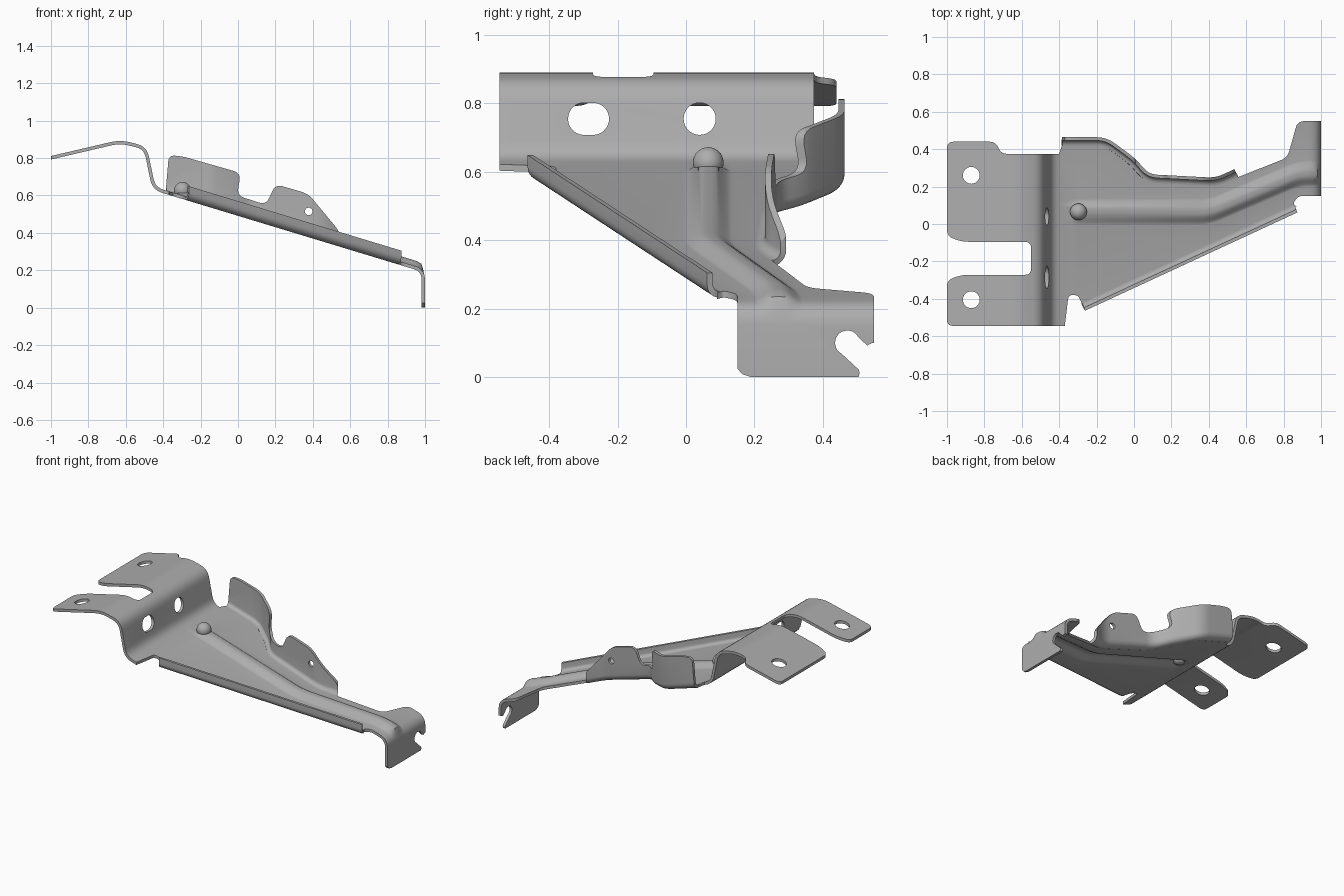
import bpy, bmesh, math
from mathutils import Vector

cube = bpy.data.objects.get("Cube")
if cube:
    bpy.data.objects.remove(cube, do_unlink=True)

steel = bpy.data.materials.new("grey_steel")
steel.use_nodes = True
GREY = (0.42, 0.42, 0.42, 1)
steel.diffuse_color = GREY
steel.node_tree.nodes["Principled BSDF"].inputs["Base Color"].default_value = GREY

THICK = 0.018
BEND = 0.035


def fillet(points, size, closed=False, steps=5):
    """Round the corners of a 2D path."""
    pts = [Vector(p) for p in points]
    out = []
    for i, p in enumerate(pts):
        if not closed and i in (0, len(pts) - 1):
            out.append(p)
            continue
        before, after = pts[i - 1] - p, pts[(i + 1) % len(pts)] - p
        trim = min(size, before.length * 0.45, after.length * 0.45)
        a, b = p + before.normalized() * trim, p + after.normalized() * trim
        for k in range(steps + 1):
            t = k / steps
            out.append(a * (1 - t) ** 2 + p * 2 * t * (1 - t) + b * t * t)
    return out


def circle(cx, cy, r, n=28):
    return [(cx + r * math.cos(math.tau * k / n), cy + r * math.sin(math.tau * k / n))
            for k in range(n)]


def new_object(name, bm):
    bmesh.ops.recalc_face_normals(bm, faces=bm.faces[:])
    mesh = bpy.data.meshes.new(name)
    bm.to_mesh(mesh)
    bm.free()
    mesh.materials.append(steel)
    ob = bpy.data.objects.new(name, mesh)
    bpy.context.collection.objects.link(ob)
    return ob


def activate(ob):
    bpy.ops.object.select_all(action='DESELECT')
    ob.select_set(True)
    bpy.context.view_layer.objects.active = ob


def sheet(name, rows):
    """Thick sheet metal skinned over rows of points."""
    bm = bmesh.new()
    grid = [[bm.verts.new(p) for p in row] for row in rows]
    for r, s in zip(grid, grid[1:]):
        for k in range(len(r) - 1):
            bm.faces.new((r[k], r[k + 1], s[k + 1], s[k]))
    ob = new_object(name, bm)
    mod = ob.modifiers.new("thickness", 'SOLIDIFY')
    mod.thickness, mod.offset, mod.use_even_offset = THICK, 0, True
    activate(ob)
    bpy.ops.object.modifier_apply(modifier=mod.name)
    return ob


def trim(ob, operation, outline, axis, low, high):
    """Boolean the object with an outline extruded along one axis."""
    place = {'X': lambda a, b, h: (h, a, b),
             'Y': lambda a, b, h: (a, h, b),
             'Z': lambda a, b, h: (a, b, h)}[axis]
    bm = bmesh.new()
    ends = [[bm.verts.new(place(a, b, h)) for a, b in outline] for h in (low, high)]
    n = len(outline)
    for end in ends:
        bm.faces.new(end)
    for k in range(n):
        j = (k + 1) % n
        bm.faces.new((ends[0][k], ends[0][j], ends[1][j], ends[1][k]))
    cutter = new_object("cutter", bm)
    cutter.hide_render = True
    mod = ob.modifiers.new("trim", 'BOOLEAN')
    mod.operation, mod.solver, mod.object = operation, 'EXACT', cutter
    activate(ob)
    bpy.ops.object.modifier_apply(modifier=mod.name)
    bpy.data.objects.remove(cutter, do_unlink=True)


def smooth(ob):
    activate(ob)
    bpy.ops.object.shade_smooth_by_angle(angle=math.radians(35))


def offset(path, distance):
    """Shift a path sideways, to its left when positive."""
    out = []
    for i, p in enumerate(path):
        d1 = (p - path[max(i - 1, 0)]).normalized()
        d2 = (path[min(i + 1, len(path) - 1)] - p).normalized()
        t = (d1 + d2).normalized()
        out.append(p + Vector((-t.y, t.x)) * distance)
    return out


# Side profile of the folded strip
heel, toe = Vector((-0.45, 0.637)), Vector((0.991, 0.2))


def plate_z(x):
    return heel.y + (x - heel.x) * (toe.y - heel.y) / (toe.x - heel.x)


profile = fillet([(-1.05, 0.79), (-0.63, 0.888), (-0.495, 0.855), heel, toe, (0.991, 0)], 0.05)

# Stiffening bead: its centre line, strength and cross-section
bead = fillet([(-0.3, 0.065), (0.4, 0.065), (0.88, 0.27), (1.1, 0.27)], 0.06)


def smoothstep(t):
    t = min(max(t, 0), 1)
    return t * t * (3 - 2 * t)


def bead_y(x):
    for a, b in zip(bead, bead[1:]):
        if a.x <= x <= b.x:
            return a.y + (b.y - a.y) * (x - a.x) / (b.x - a.x)
    return bead[0].y


def bead_height(x, v):
    run = smoothstep((x + 0.33) / 0.03) * smoothstep((0.988 - x) / 0.035)
    return 0.028 * run * smoothstep(1.15 * (1 - abs(v) / 0.07))


extra = [-0.33] + [p.x for p in bead if p.x < 0.93]
line = sorted(profile + [Vector((x, plate_z(x))) for x in extra], key=lambda p: round(p.x, 5))
rows = []
for i, p in enumerate(line):
    t = (line[min(i + 1, len(line) - 1)] - line[max(i - 1, 0)]).normalized()
    n, c = Vector((-t.y, t.x)), bead_y(p.x)
    row = [(p.x, -0.6, p.y)]
    for k in range(-8, 9):
        v = k * 0.07 / 8
        q = p + n * bead_height(p.x, v)
        row.append((q.x, c + v, q.y))
    rows.append(row + [(p.x, 0.6, p.y)])
plate = sheet("bracket_plate", rows)

# Bend lines of the upturned edges
wall_path = fillet([(-0.385, 0.455), (-0.15, 0.455), (0, 0.345), (0.075, 0.257),
                    (0.44, 0.238), (0.54, 0.285)], 0.05)
lip_path = [Vector((-0.265, -0.455)), Vector((0.87, 0.07))]

# Flat outline of the plate
tabs = fillet([(-0.36, -0.545), (-1, -0.545), (-1, -0.3), (-0.92, -0.272), (-0.55, -0.272),
               (-0.55, -0.095), (-0.92, -0.095), (-1, -0.065), (-1, 0.44), (-0.74, 0.44),
               (-0.71, 0.375), (-0.4, 0.375)], 0.035)[1:]
arm = fillet([(0.555, 0.25), (0.82, 0.355), (0.875, 0.55), (1.03, 0.55)], 0.035)
relief = fillet([(1.03, 0.15), (0.88, 0.15), (0.85, 0.11), (0.87, 0.09)], 0.03)
notch = fillet([(-0.28, -0.42), (-0.3, -0.38), (-0.35, -0.38), (-0.37, -0.545)], 0.03)
outline = (tabs + offset(wall_path, -BEND) + arm + relief
           + offset(lip_path, BEND)[::-1] + notch)
trim(plate, 'INTERSECT', outline, 'Z', -0.1, 1.2)

# Mounting holes in the tabs and the step
for y in (0.26, -0.405):
    trim(plate, 'DIFFERENCE', circle(-0.87, y, 0.045), 'Z', 0.7, 1)
trim(plate, 'DIFFERENCE', circle(0.04, 0.755, 0.047), 'X', -0.6, -0.4)
slot = [(y + (-0.298 if y < 0 else -0.272), z) for y, z in circle(0, 0.755, 0.047, 30)]
trim(plate, 'DIFFERENCE', slot, 'X', -0.6, -0.4)

# Hook slot and rounded corner of the end flange
hook = [(0.442, 0.08), (0.505, 0.022), (0.508, 0.012), (0.5, -0.02), (0.6, -0.02),
        (0.6, 0.1), (0.545, 0.1), (0.53, 0.092), (0.49, 0.13)]
trim(plate, 'DIFFERENCE', hook, 'X', 0.9, 1.1)
trim(plate, 'DIFFERENCE', circle(0.472, 0.1, 0.036), 'X', 0.9, 1.1)
corner = [(0.1, -0.02), (0.1, 0.05), (0.145, 0.05), (0.15, 0.025), (0.165, 0.008),
          (0.19, 0), (0.19, -0.02)]
trim(plate, 'DIFFERENCE', corner, 'X', 0.9, 1.1)
smooth(plate)


def upturned_edge(name, path, side, height):
    """Flange rising from the plate through a rounded bend."""
    section = [(BEND * (1 - math.sin(a)), BEND * (1 - math.cos(a)))
               for a in (k * math.pi / 12 for k in range(7))] + [(0, height)]
    columns = [[(p.x, p.y, plate_z(p.x) + dz) for p in offset(path, side * inset)]
               for inset, dz in section]
    return sheet(name, columns)


# Back flange with two lobes and a small hole
wall = upturned_edge("back_flange", wall_path, -1, 0.4)
lobes = fillet([(-0.42, 0.2), (-0.385, 0.64), (-0.37, 0.815), (-0.3, 0.81), (0.015, 0.72),
                (-0.005, 0.6), (0.15, 0.55), (0.2, 0.66), (0.375, 0.61), (0.545, 0.405),
                (0.58, 0.2)], 0.04, closed=True)
trim(wall, 'INTERSECT', lobes, 'Y', 0, 0.7)
trim(wall, 'DIFFERENCE', circle(0.378, 0.515, 0.02), 'Y', 0.1, 0.4)
smooth(wall)

# Low lip along the slanted front edge
smooth(upturned_edge("front_lip", lip_path, 1, 0.068))

# Ball at the start of the bead
bm = bmesh.new()
bmesh.ops.create_uvsphere(bm, u_segments=32, v_segments=16, radius=0.045)
ball = new_object("locating_ball", bm)
ball.location = (-0.297, 0.065, 0.627)
smooth(ball)
